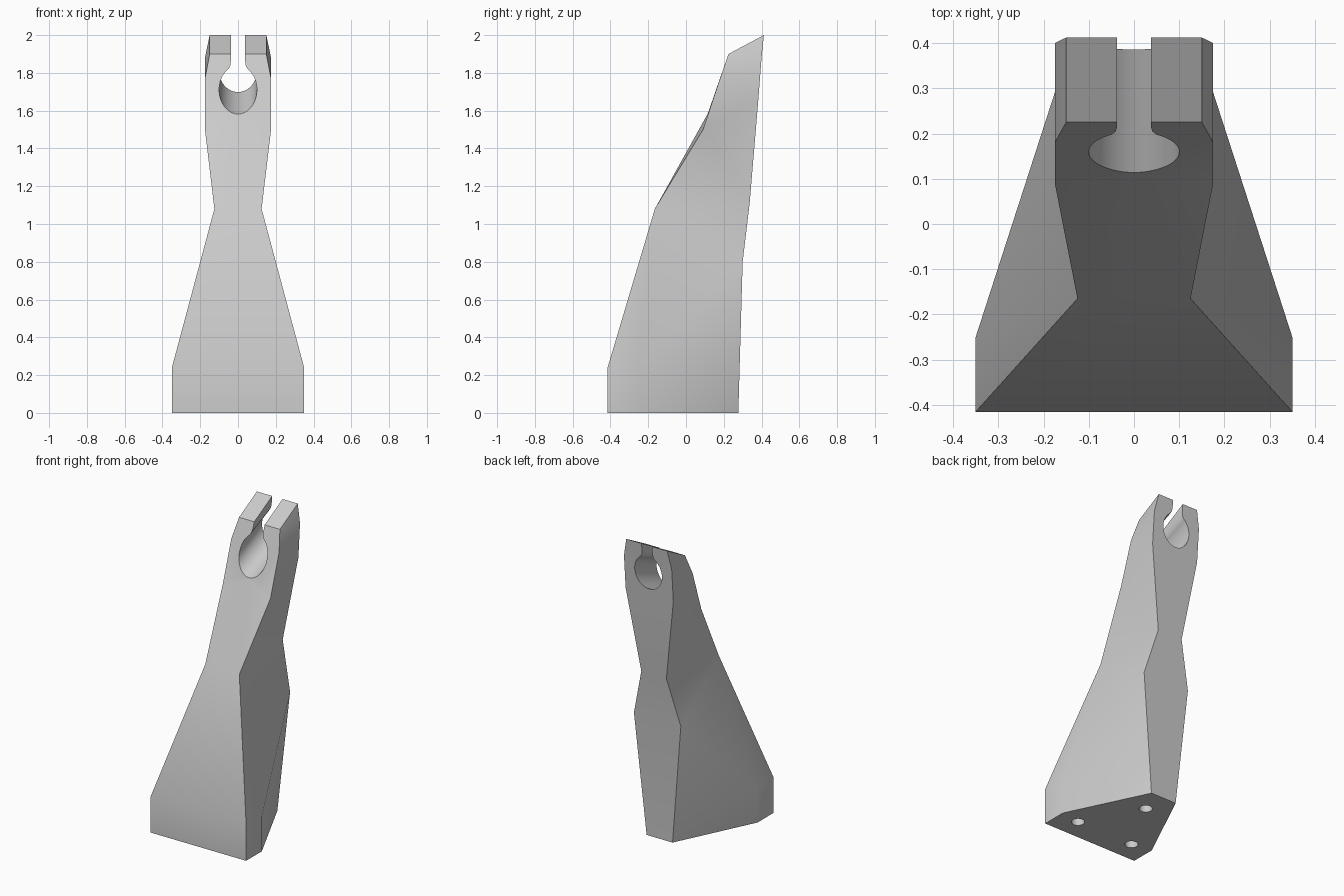
import bpy, bmesh, math
from mathutils import Vector

default = bpy.data.objects.get("Cube")
if default:
    bpy.data.objects.remove(default)

grey = bpy.data.materials.new("light_grey")
grey.use_nodes = True
colour = (0.6, 0.6, 0.6, 1)
grey.diffuse_color = colour
grey.node_tree.nodes["Principled BSDF"].inputs["Base Color"].default_value = colour


def make_object(name, bm):
    bmesh.ops.recalc_face_normals(bm, faces=bm.faces)
    mesh = bpy.data.meshes.new(name)
    bm.to_mesh(mesh)
    bm.free()
    mesh.materials.append(grey)
    obj = bpy.data.objects.new(name, mesh)
    bpy.context.collection.objects.link(obj)
    return obj


def prism(name, outline, start, end):
    """Closed solid swept from start to end; outline points are 3D offsets."""
    bm = bmesh.new()
    a = [bm.verts.new(p + start) for p in outline]
    b = [bm.verts.new(p + end) for p in outline]
    bm.faces.new(a)
    bm.faces.new(b[::-1])
    for i in range(len(a)):
        j = (i + 1) % len(a)
        bm.faces.new((a[i], b[i], b[j], a[j]))
    return make_object(name, bm)


# Corner lines of the left half: front, side fold and back, from the foot up
front = [(.35, -.415, 0), (.35, -.415, .24), (.125, -.165, 1.08),
         (.175, .09, 1.5), (.175, .18, 1.77), (.15, .225, 1.9)]
fold = [(.35, -.25, 0), (.35, -.25, .23)]
back = [(.095, .277, 0), (.172, .3, .8), (.092, .337, 1.11),
        (.175, .383, 1.66), (.175, .4, 1.88), (.15, .412, 2)]

bm = bmesh.new()


def line(points, side):
    return [bm.verts.new((side * x, y, z)) for x, y, z in points]


fl, sl, bl = (line(p, 1) for p in (front, fold, back))
fr, sr, br = (line(p, -1) for p in (front, fold, back))
crest = bm.verts.new((0, .113, 1.58))

# Side walls: folded foot below, plain strips above
for f, s, b in ((fl, sl, bl), (fr, sr, br)):
    bm.faces.new((f[0], s[0], s[1], f[1]))
    bm.faces.new((f[1], s[1], f[2]))
    bm.faces.new((s[1], b[1], f[2]))
    bm.faces.new((s[0], b[0], s[1]))
    bm.faces.new((b[0], b[1], s[1]))
    bm.faces.new((f[2], b[1], b[2]))
    for i in range(2, 5):
        bm.faces.new((f[i], b[i], b[i + 1], f[i + 1]))
    # Front facets fanning out from the crest below the bore
    for i in range(2, 5):
        bm.faces.new((f[i], f[i + 1], crest))

# Front, back, top and base panels joining the halves
for i in range(2):
    bm.faces.new((fl[i], fl[i + 1], fr[i + 1], fr[i]))
bm.faces.new((fl[2], crest, fr[2]))
bm.faces.new((fl[5], fr[5], crest))
for i in range(5):
    bm.faces.new((bl[i], bl[i + 1], br[i + 1], br[i]))
bm.faces.new((fl[5], bl[5], br[5], fr[5]))
bm.faces.new((fl[0], sl[0], bl[0], br[0], sr[0], fr[0]))
bmesh.ops.triangulate(bm, faces=bm.faces)
body = make_object("clip_stand", bm)

# Tilted bore with a slot opening through the top
tilt = math.radians(23.2)
axis = Vector((0, math.cos(tilt), math.sin(tilt)))
up = Vector((0, -math.sin(tilt), math.cos(tilt)))
centre = Vector((0, .07, 1.672))
neck = [(.038, .6), (.038, .12), (.041, .102)]
arc = [(.1 * math.cos(a), .1 * math.sin(a))
       for a in (math.radians(60 - 300 * i / 50) for i in range(51))]
keyhole = neck + arc + [(-x, v) for x, v in reversed(neck)]
outline = [Vector((x, 0, 0)) + up * v for x, v in keyhole]
cutters = [prism("bore_cutter", outline, centre - axis * .4, centre + axis * .9)]

# Three blind screw holes in the base
ring = [Vector((.04 * math.cos(a), .04 * math.sin(a), 0))
        for a in (math.tau * i / 32 for i in range(32))]
for x, y in ((0, .11), (.21, -.275), (-.21, -.275)):
    cutters.append(prism("screw_hole_cutter", ring, Vector((x, y, -.1)), Vector((x, y, .2))))

bpy.ops.object.select_all(action='DESELECT')
body.select_set(True)
bpy.context.view_layer.objects.active = body
for cutter in cutters:
    cutter.hide_render = True
    mod = body.modifiers.new("cut", 'BOOLEAN')
    mod.operation = 'DIFFERENCE'
    mod.solver = 'EXACT'
    mod.object = cutter
    bpy.ops.object.modifier_apply(modifier=mod.name)
    bpy.data.objects.remove(cutter)

bpy.ops.object.shade_smooth_by_angle(angle=math.radians(30))
